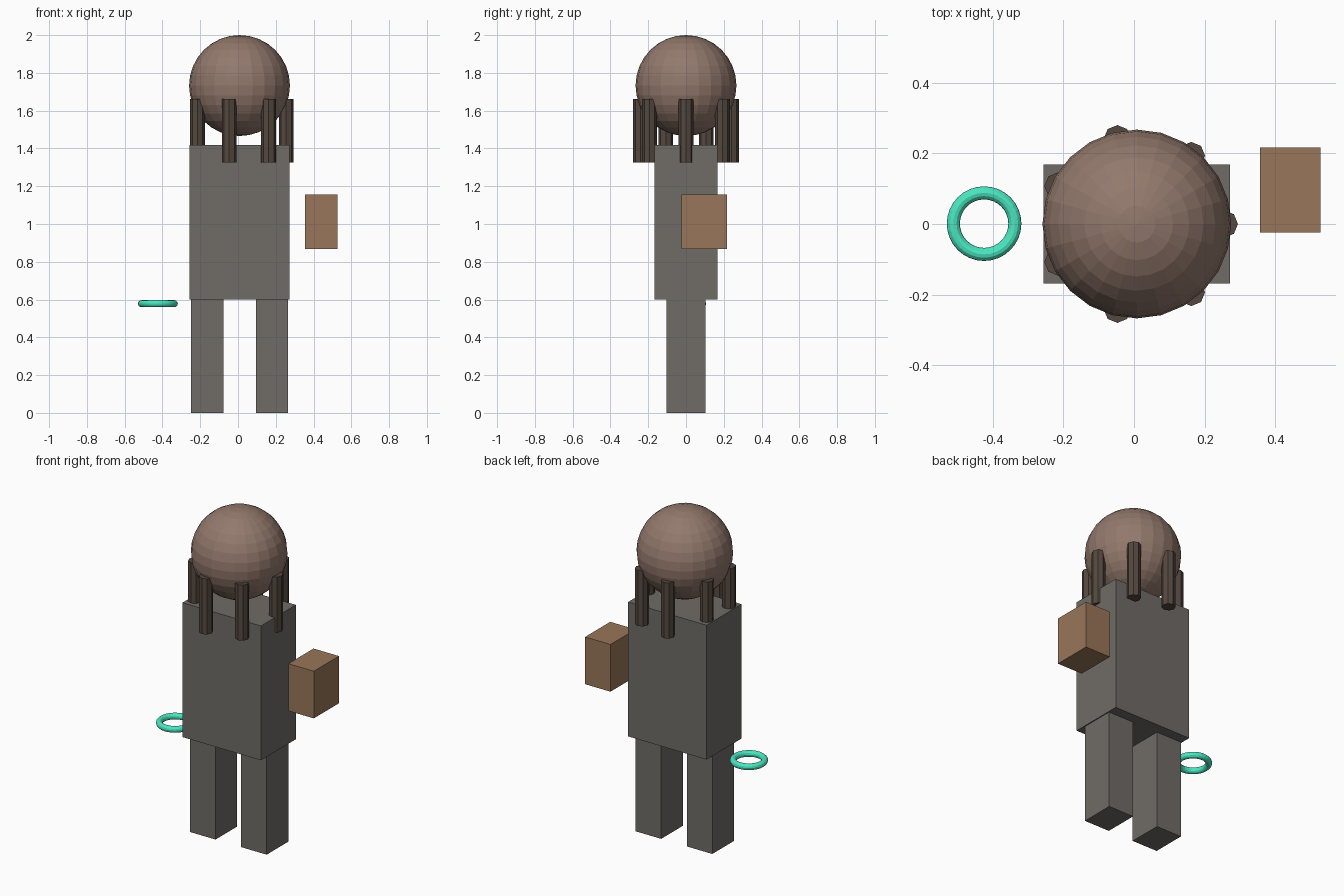
import bpy
from math import cos, sin, tau

if "Cube" in bpy.data.objects:
    bpy.data.objects.remove(bpy.data.objects["Cube"])

CX = 0.008  # centre line of the figure


def material(name, rgb):
    m = bpy.data.materials.new(name)
    m.diffuse_color = (*rgb, 1)
    m.use_nodes = True
    m.node_tree.nodes["Principled BSDF"].inputs["Base Color"].default_value = m.diffuse_color
    return m


body_grey = material("body_grey", (0.16, 0.15, 0.135))
skin = material("skin_brown", (0.29, 0.19, 0.15))
hair = material("hair_brown", (0.09, 0.065, 0.05))
tan = material("pack_tan", (0.32, 0.18, 0.10))
teal = material("ring_teal", (0.07, 0.80, 0.53))


def finish(name, mat):
    ob = bpy.context.object
    ob.name = name
    ob.data.materials.append(mat)
    return ob


def box(name, lo, hi, mat):
    centre = [(a + b) / 2 for a, b in zip(lo, hi)]
    bpy.ops.mesh.primitive_cube_add(size=1, location=centre)
    ob = finish(name, mat)
    ob.scale = [b - a for a, b in zip(lo, hi)]
    bpy.ops.object.transform_apply(location=False, rotation=False, scale=True)
    return ob


# Torso and legs
box("torso", (CX - 0.264, -0.168, 0.6), (CX + 0.264, 0.168, 1.417), body_grey)
for side, s in (("left", -1), ("right", 1)):
    x = CX + s * 0.172
    box(side + "_leg", (x - 0.086, -0.104, 0), (x + 0.086, 0.104, 0.6), body_grey)

# Head
bpy.ops.mesh.primitive_uv_sphere_add(segments=24, ring_count=16, radius=0.267,
                                     location=(CX, 0, 1.733))
finish("head", skin)

# Hanging locks in a ring around the head
for i in range(7):
    a = tau * i / 7
    bpy.ops.mesh.primitive_cylinder_add(
        vertices=8, radius=0.039, depth=0.338,
        location=(CX + 0.247 * cos(a), 0.247 * sin(a), 1.494))
    finish(f"hair_lock_{i + 1}", hair)

# Box at the side and floating ring
box("side_box", (0.356, -0.024, 0.868), (0.527, 0.217, 1.155), tan)
bpy.ops.mesh.primitive_torus_add(major_segments=32, minor_segments=12,
                                 major_radius=0.087, minor_radius=0.0185,
                                 location=(-0.424, 0.001, 0.578))
finish("floating_ring", teal)
